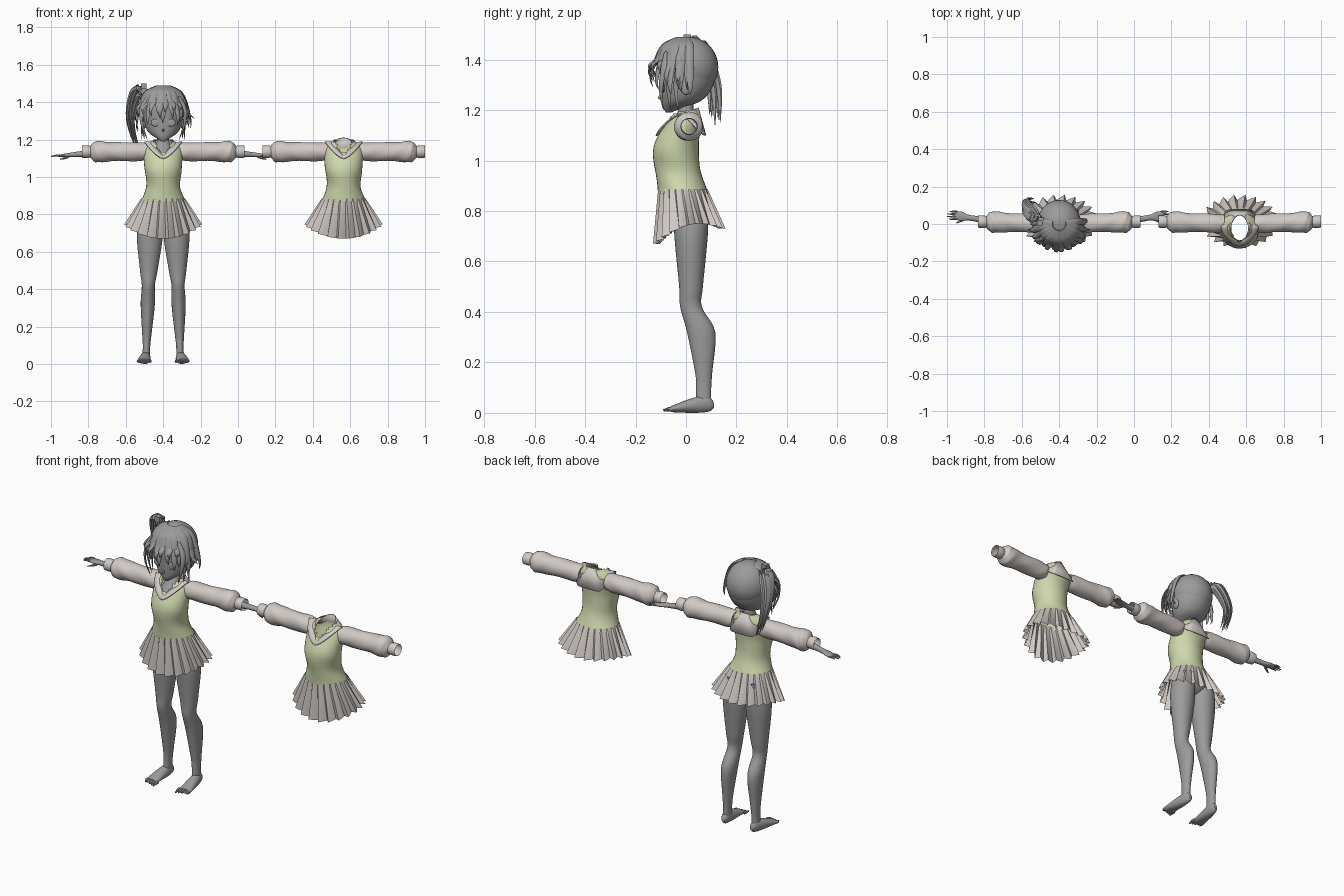
import bpy, bmesh, math, random
from math import sin, cos, pi
from mathutils import Vector

if "Cube" in bpy.data.objects:
    bpy.data.objects.remove(bpy.data.objects["Cube"])
random.seed(4)


def material(name, red, green, blue):
    mat = bpy.data.materials.new(name)
    mat.use_nodes = True
    colour = (red, green, blue, 1)
    mat.diffuse_color = colour
    mat.node_tree.nodes["Principled BSDF"].inputs["Base Color"].default_value = colour
    return mat


GREY = material("plain grey", .33, .33, .33)
CREAM = material("warm white cloth", .64, .59, .56)
GREEN = material("pale green knit", .62, .68, .42)
FIGURE, SPARE = -.4, .565
SIDES = ((1, "left"), (-1, "right"))
SKULL = Vector((0, .01, 1.37))


def finish(name, bm, mat, centre_x=FIGURE, mirror=1, angle=40):
    """Turn a mesh into a shaded object, mirrored when mirror is -1."""
    for vert in bm.verts:
        vert.co.x = centre_x + mirror * vert.co.x
    bmesh.ops.recalc_face_normals(bm, faces=bm.faces[:])
    mesh = bpy.data.meshes.new(name)
    bm.to_mesh(mesh)
    bm.free()
    mesh.materials.append(mat)
    obj = bpy.data.objects.new(name, mesh)
    bpy.context.collection.objects.link(obj)
    bpy.ops.object.select_all(action="DESELECT")
    obj.select_set(True)
    bpy.context.view_layer.objects.active = obj
    bpy.ops.object.shade_smooth_by_angle(angle=math.radians(angle))
    return obj


def spline(rows, steps):
    """Catmull-Rom interpolation of equal-length tuples."""
    out = []
    last = len(rows) - 1
    for i in range(last):
        controls = zip(rows[max(i - 1, 0)], rows[i], rows[i + 1], rows[min(i + 2, last)])
        controls = list(controls)
        for k in range(steps):
            t = k / steps
            out.append(tuple(b + t / 2 * (c - a + t * (2 * a - 5 * b + 4 * c - d
                             + t * (3 * b - a - 3 * c + d))) for a, b, c, d in controls))
    return out + [tuple(rows[last])]


def skin(bm, rings, caps):
    """Bridge closed rings of points with quads."""
    loops = [[bm.verts.new(point) for point in ring] for ring in rings]
    for low, high in zip(loops, loops[1:]):
        for j in range(len(low)):
            bm.faces.new((low[j - 1], low[j], high[j], high[j - 1]))
    if caps:
        bm.faces.new(loops[0])
        bm.faces.new(loops[-1])


def turn(count):
    return [2 * pi * j / count for j in range(count)]


def trim(bm, cut):
    unwanted = [face for face in bm.faces if cut(face.calc_center_median())]
    bmesh.ops.delete(bm, geom=unwanted, context="FACES")


def loft(name, rows, mat, axis="z", centre_x=FIGURE, mirror=1, caps=True, fold=0, cut=None):
    """Ellipses along an axis: position, two centre offsets, two radii."""
    first = "xyz".index(axis)
    rings = []
    for i, (position, across, along, wide, deep) in enumerate(spline(rows, 5)):
        ring = []
        for a in turn(32):
            crease = 1 + fold * sin(3 * a + i)
            point = Vector()
            point[first] = position
            point[(first + 1) % 3] = across + wide * crease * cos(a)
            point[(first + 2) % 3] = along + deep * crease * sin(a)
            ring.append(point)
        rings.append(ring)
    bm = bmesh.new()
    skin(bm, rings, caps)
    if cut:
        trim(bm, cut)
    finish(name, bm, mat, centre_x, mirror)


def sweep(bm, path, width, thick, centre=SKULL, blunt=.04):
    """Flattened tapering lock that lies around a centre point."""
    points = [Vector(point) for point in spline(path, 4)]
    last = len(points) - 1
    rings = []
    for i, point in enumerate(points):
        tangent = (points[min(i + 1, last)] - points[max(i - 1, 0)]).normalized()
        side = tangent.cross(point - Vector(centre)).normalized()
        outward = side.cross(tangent)
        u = i / last
        taper = max(blunt, min(1, .5 + 2 * u) * (1 - u ** 2.5))
        rings.append([point + taper * (side * width * cos(a) + outward * thick * sin(a)) for a in turn(8)])
    skin(bm, rings, True)


def ball(name, location, scale, mirror=1, cut=None):
    bm = bmesh.new()
    bmesh.ops.create_uvsphere(bm, u_segments=32, v_segments=20, radius=1)
    for vert in bm.verts:
        vert.co = Vector(location) + vert.co * Vector(scale)
    if cut:
        trim(bm, cut)
    finish(name, bm, GREY, mirror=mirror)


def vest(prefix, centre_x):
    """Knitted vest with a V neck."""
    profile = ((.87, -.01, .12, .1), (.95, -.03, .09, .09), (1.05, -.04, .1, .09),
               (1.15, -.01, .1, .07), (1.2, 0, .05, .05))
    loft(prefix + "_vest", [(z, 0, y, wide, deep) for z, y, wide, deep in profile], GREEN,
         centre_x=centre_x, caps=False, fold=.01,
         cut=lambda c: c.y < 0 and c.z > 1.12 + 1.3 * abs(c.x))


def skirt(prefix, centre_x):
    """Knife-pleated skirt whose hem is lowest in front."""
    rings = []
    for k in range(7):
        t = k / 6
        ring = []
        for j, a in enumerate(turn(88)):
            pleat = (.5 - j % 4 / 3) * (.005 + .025 * t)
            hem = .7 + .03 * sin(a) + .045 * cos(a) ** 2
            ring.append((cos(a) * (.115 + .08 * t + pleat),
                         .025 * t - .012 + sin(a) * (.097 + .033 * t + pleat),
                         .885 + (hem - .885) * t))
        rings.append(ring)
    bm = bmesh.new()
    skin(bm, rings, False)
    finish(prefix + "_pleated_skirt", bm, CREAM, centre_x, angle=25)


def collar(prefix, centre_x):
    """Wide collar, pointed in front and square behind."""
    neck, edge = [], []
    for a in turn(40):
        behind = cos(a) < 0
        swing = abs(sin(a))
        neck.append((.045 * sin(a), -.02 - .07 * cos(a), 1.12 + .09 * sin(a / 2)))
        edge.append((math.copysign(.1 * swing ** (.3 if behind else 1), sin(a)),
                     -.02 - .1 * cos(a) * abs(cos(a)) ** .5,
                     1.1 + .09 * swing ** (3 if behind else 1.5)))
    bm = bmesh.new()
    skin(bm, [neck, edge], False)
    cloth = finish(prefix + "_collar", bm, CREAM, centre_x)
    cloth.modifiers.new("Thickness", "SOLIDIFY").thickness = .005


def sleeves(prefix, centre_x):
    """Puffed sleeves gathered into straight cuffs."""
    puff = ((.08, .045), (.13, .05), (.26, .05), (.34, .057), (.37, .052), (.39, .03))
    cuff = ((.385, .03), (.41, .034), (.435, .032))
    for mirror, side in SIDES:
        for part, profile, fold in (("sleeve", puff, .03), ("cuff", cuff, 0)):
            loft(f"{prefix}_{side}_{part}", [(x, .03 * x, 1.135, r, r) for x, r in profile],
                 CREAM, "x", centre_x, mirror, False, fold)


for prefix, centre_x in (("worn", FIGURE), ("spare", SPARE)):
    for garment in (vest, skirt, collar, sleeves):
        garment(prefix, centre_x)

# Neck, upper chest and hips
trunk = ((1.08, -.03, .07), (1.13, -.015, .06), (1.2, 0, .03), (1.27, 0, .03))
loft("neck_and_chest", [(z, 0, y, r, r) for z, y, r in trunk], GREY)
ball("hips", (0, .01, .82), (.11, .085, .085))

# Head with a pointed chin, and a smooth hair cap open over the face
skull = ((1.19, -.07, .01), (1.21, -.05, .04), (1.24, -.015, .08), (1.3, .005, .104),
         (1.38, .01, .11), (1.45, .01, .08), (1.48, .01, .02))
loft("head", [(z, 0, y, r, r) for z, y, r in skull], GREY)
ball("nose", (0, -.1, 1.25), (.006, .012, .008))
ball("hair_cap", SKULL, (.115, .118, .12), cut=lambda c: c.y < -.03 and c.z < 1.4)

leg = ((.84, .02, .05, .07), (.7, .02, .07, .066), (.5, .02, .047, .047), (.42, .02, .035, .043),
       (.32, .06, .038, .056), (.16, .07, .025, .034), (.1, .07, .02, .03), (.04, .07, .02, .03))
foot = ((.11, .03, .01, .01), (.09, .035, .03, .02), (.03, .03, .03, .03), (-.06, .015, .012, .036))
arm = ((.37, .02, .02), (.48, .015, .013), (.52, .025, .01), (.56, .02, .006))

for mirror, side in SIDES:
    ball(side + "_eye", (.042, -.09, 1.29), (.024, .006, .02), mirror)
    ball(side + "_ear", (.1, 0, 1.29), (.01, .02, .03), mirror)
    # Legs lean slightly outward toward the feet
    loft(side + "_leg", [(z, .092 - .03 * z, y, wide, deep) for z, y, wide, deep in leg], GREY, mirror=mirror)
    loft(side + "_foot", [(y, z, .1 - .1 * y, high, wide) for y, z, high, wide in foot],
         GREY, "y", mirror=mirror)
    toes = bmesh.new()
    for i in range(5):
        x, tip = .07 + .015 * i, .005 * i - .09
        sweep(toes, [(x, -.045, .016), (x, -.07, .014), (x, tip, .01)], .009, .01, (x, 0, 1), .5)
    finish(side + "_toes", toes, GREY, mirror=mirror)
    # Forearm, palm, four fingers and a thumb
    loft(side + "_forearm", [(x, .17 * x - .048, 1.16 - .085 * x, wide, high) for x, wide, high in arm],
         GREY, "x", mirror=mirror)
    fingers = bmesh.new()
    for i in range(4):
        y, reach = .026 + .0135 * i, .6 - .006 * abs(i - 1.4) ** 2
        sweep(fingers, [(.54, y, 1.113), (.57, y, 1.115), (reach, y, 1.11)], .006, .006, (.55, y, 0), .5)
    sweep(fingers, [(.5, .03, 1.11), (.53, .015, 1.1), (.55, .005, 1.095)], .008, .007, (.5, .03, 0), .5)
    finish(side + "_fingers", fingers, GREY, mirror=mirror)

# Fringe in two layers of pointed locks, longer toward the temples
bm = bmesh.new()
for layer in range(2):
    count = 13 - layer
    for i in range(count):
        u = 2 * i / (count - 1) - 1
        a = 1.65 * u + random.uniform(-.05, .05)
        tip = 1.3 - .045 * u * u + .025 * layer + random.uniform(-.02, .025)
        lean = random.uniform(-.02, .02)
        arc = ((.035, 1.486), (.09, 1.455), (.12, 1.4), (.14 + .008 * layer, tip + .04), (.13, tip))
        path = [(r * sin(a) + lean * (k / 4) ** 2, -r * cos(a), z) for k, (r, z) in enumerate(arc)]
        sweep(bm, path, .021, .008)
finish("fringe_locks", bm, GREY)

# Long side locks, and flicks that spring outward
bm = bmesh.new()
for s, side in SIDES:
    for k in range(3):
        y = .03 * k - .08
        sweep(bm, [(s * .085, y, 1.43), (s * .117, y - .01, 1.36), (s * .113, y - .02, 1.28),
                   (s * (.085 + .015 * k), y - .01, 1.2)], .015, .008)
    for y, reach in ((-.03, .168), (.01, .12)):
        sweep(bm, [(s * .06, y, 1.47), (s * .115, y, 1.41), (s * .13, y, 1.35), (s * reach, y, 1.31)], .016, .007)
finish("side_locks", bm, GREY)

# Side ponytail of overlapping locks around one curve
bm = bmesh.new()
tail = ((-.14, .05, 1.44), (-.17, .08, 1.37), (-.175, .11, 1.27), (-.14, .115, 1.14))
for i, a in enumerate(turn(5)):
    spread = Vector((.014 * cos(a), .022 * sin(a), .01 * i))
    sweep(bm, [(-.1, .03, 1.435)] + [Vector(point) + spread for point in tail], .026, .016)
finish("side_ponytail", bm, GREY)

# Hair tie built from small blocks
bm = bmesh.new()
for x, y, z in ((-.103, .005, 1.485), (-.1, .02, 1.455), (-.115, .035, 1.46)):
    block = bmesh.ops.create_cube(bm, size=.03)["verts"]
    bmesh.ops.translate(bm, verts=block, vec=(x, y, z))
finish("hair_tie", bm, GREY)
